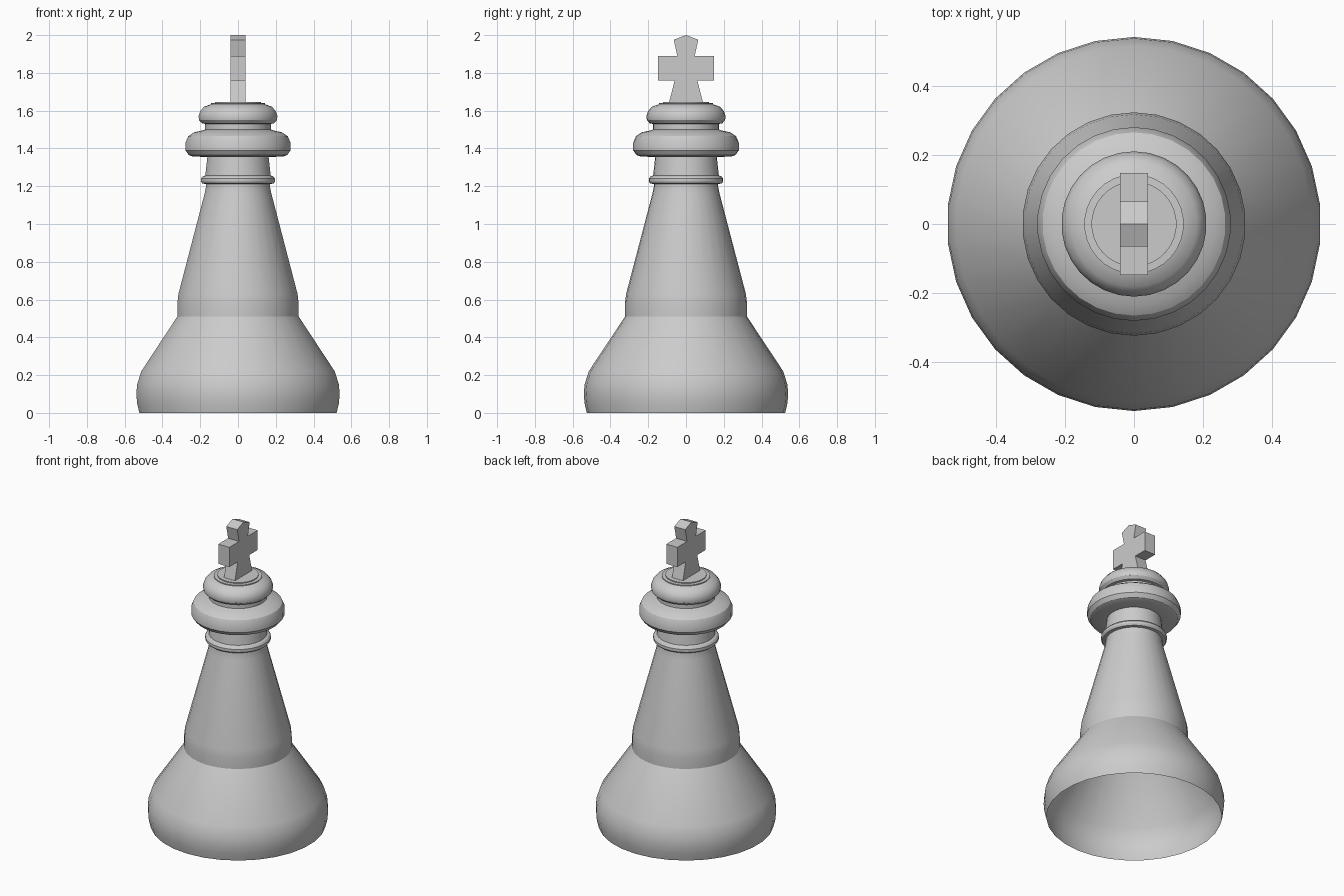
import bpy, bmesh, math

if "Cube" in bpy.data.objects:
    bpy.data.objects.remove(bpy.data.objects["Cube"])

SIDES = 30


def finish(bm, name, smooth):
    bmesh.ops.recalc_face_normals(bm, faces=bm.faces)
    mesh = bpy.data.meshes.new(name)
    bm.to_mesh(mesh)
    bm.free()
    obj = bpy.data.objects.new(name, mesh)
    bpy.context.collection.objects.link(obj)
    if smooth:
        bpy.ops.object.select_all(action='DESELECT')
        obj.select_set(True)
        bpy.context.view_layer.objects.active = obj
        bpy.ops.object.shade_smooth_by_angle(angle=math.radians(32))
    return obj


def lathe(name, profile):
    """Revolve (radius, height) points around z, starting on the y axis."""
    bm = bmesh.new()
    verts = [bm.verts.new((0, r, z)) for r, z in profile]
    edges = [bm.edges.new(pair) for pair in zip(verts, verts[1:])]
    bmesh.ops.spin(bm, geom=verts + edges, cent=(0, 0, 0), axis=(0, 0, 1),
                   angle=2 * math.pi, steps=SIDES)
    bmesh.ops.remove_doubles(bm, verts=bm.verts, dist=0.0005)
    return finish(bm, name, True)


# Turned body, open underneath: base, stem, neck ring, collar, crown and cap
lathe("turned_body", [
    (0.525, 0.0), (0.537, 0.05), (0.541, 0.10), (0.537, 0.15), (0.515, 0.22),
    (0.323, 0.51),
    (0.323, 0.58), (0.317, 0.63), (0.178, 1.16), (0.17, 1.20),
    (0.17, 1.212), (0.19, 1.214), (0.197, 1.225), (0.197, 1.24), (0.188, 1.252),
    (0.174, 1.257), (0.163, 1.355),
    (0.24, 1.357), (0.262, 1.365), (0.28, 1.39), (0.28, 1.43), (0.265, 1.465),
    (0.235, 1.485), (0.19, 1.495),
    (0.175, 1.50), (0.175, 1.53),
    (0.192, 1.533), (0.207, 1.55), (0.21, 1.57), (0.202, 1.595), (0.182, 1.62),
    (0.144, 1.634),
    (0.144, 1.64), (0.123, 1.641), (0.123, 1.647), (0.0, 1.647),
])

# Cross finial: mirrored outline extruded along x
half = [(0.09, 1.643), (0.06, 1.76), (0.148, 1.76), (0.148, 1.89),
        (0.046, 1.89), (0.065, 1.975)]
outline = half + [(0, 2.0)] + [(-y, z) for y, z in reversed(half)]
bm = bmesh.new()
face = bm.faces.new([bm.verts.new((-0.04, y, z)) for y, z in outline])
ext = bmesh.ops.extrude_face_region(bm, geom=[face], use_keep_orig=True)
bmesh.ops.translate(bm, vec=(0.08, 0, 0),
                    verts=[g for g in ext["geom"] if isinstance(g, bmesh.types.BMVert)])
finish(bm, "cross_finial", False)
